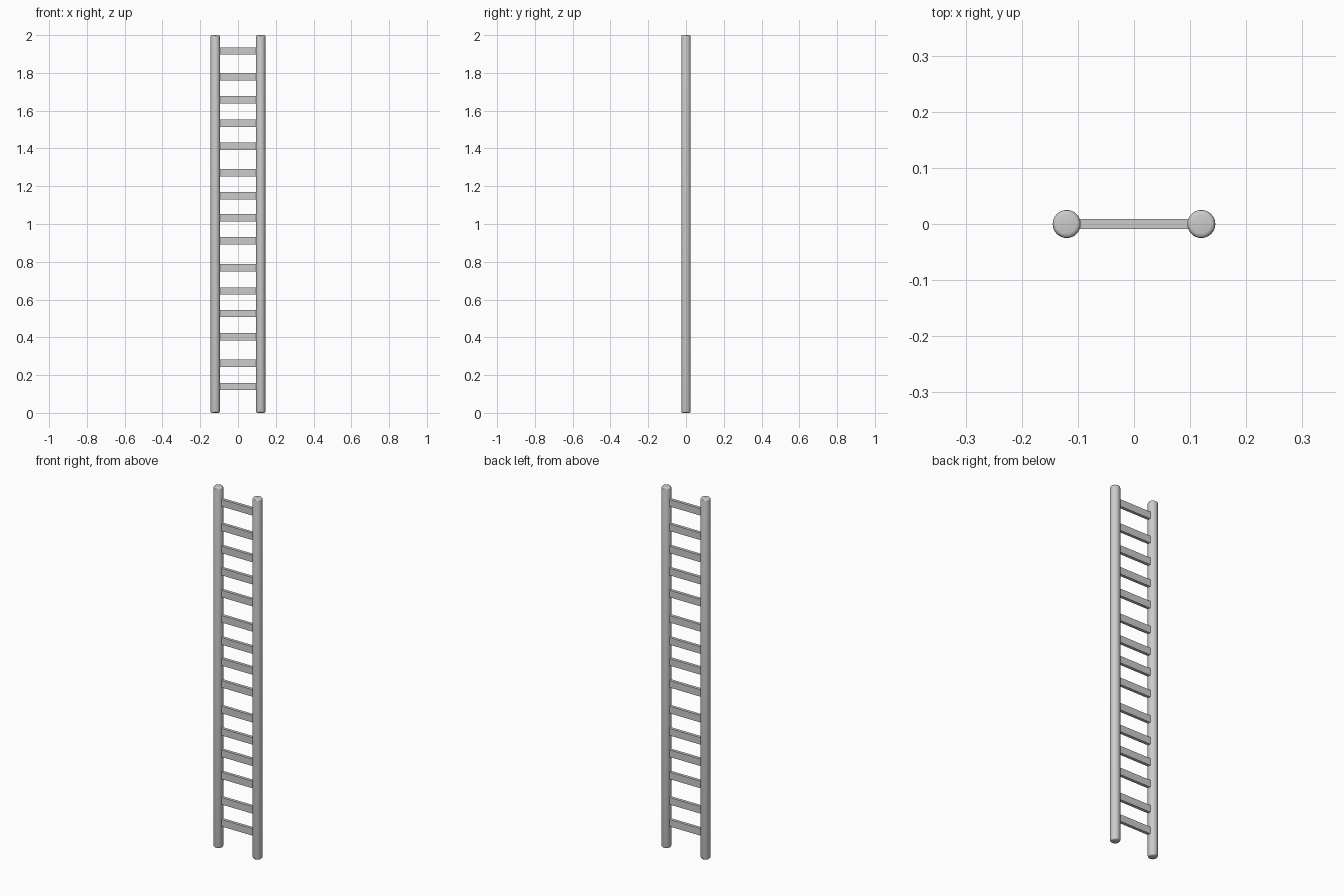
import bpy

if "Cube" in bpy.data.objects:
    bpy.data.objects.remove(bpy.data.objects["Cube"])

RAIL_X, RAIL_R, HEIGHT = 0.12, 0.025, 2.0


def rail(name, x):
    # Round side rail with softened ends
    bpy.ops.mesh.primitive_cylinder_add(vertices=32, radius=RAIL_R, depth=HEIGHT,
                                        location=(x, 0, HEIGHT / 2))
    ob = bpy.context.object
    ob.name = name
    bevel = ob.modifiers.new("rounded_ends", 'BEVEL')
    bevel.width = 0.008
    bevel.segments = 3
    bevel.limit_method = 'ANGLE'
    bevel.angle_limit = 1.0
    bpy.ops.object.modifier_apply(modifier=bevel.name)
    bpy.ops.object.shade_smooth_by_angle()


def rung(name, z):
    # Flat rectangular rung spanning between the rails
    bpy.ops.mesh.primitive_cube_add(size=1, location=(0, 0, z))
    ob = bpy.context.object
    ob.name = name
    ob.scale = (2 * (RAIL_X - RAIL_R) + 0.004, 0.017, 0.039)
    bpy.ops.object.transform_apply(location=False, rotation=False, scale=True)


rail("left_rail", -RAIL_X)
rail("right_rail", RAIL_X)

# Rungs sit in slightly uneven groups
rung_heights = [0.14, 0.262, 0.403, 0.526, 0.645, 0.768, 0.911, 1.033,
                1.149, 1.272, 1.412, 1.534, 1.657, 1.78, 1.916]
for i, z in enumerate(rung_heights, 1):
    rung(f"rung_{i:02d}", z)
